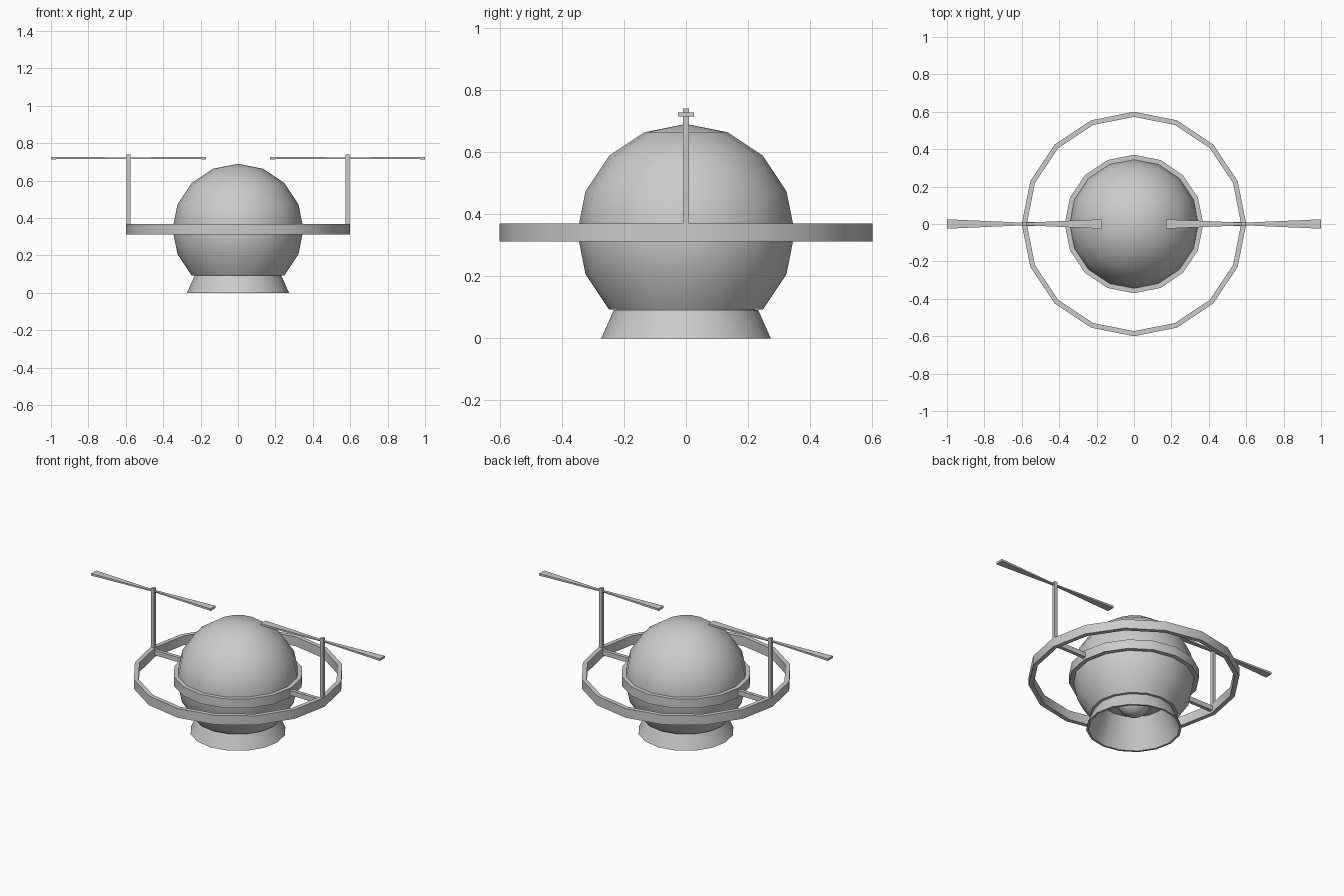
import bpy, bmesh, math

if "Cube" in bpy.data.objects:
    bpy.data.objects.remove(bpy.data.objects["Cube"])

SIDES = 16


def finish(name, bm):
    bmesh.ops.recalc_face_normals(bm, faces=bm.faces)
    me = bpy.data.meshes.new(name)
    bm.to_mesh(me)
    bm.free()
    ob = bpy.data.objects.new(name, me)
    bpy.context.collection.objects.link(ob)
    bpy.ops.object.select_all(action='DESELECT')
    ob.select_set(True)
    bpy.context.view_layer.objects.active = ob
    bpy.ops.object.shade_smooth_by_angle(angle=math.radians(32))
    return ob


def lathe(name, profile, closed=False):
    """Revolve (radius, z) points around the z axis."""
    bm = bmesh.new()
    pts = [bm.verts.new((r, 0, z)) for r, z in profile]
    pairs = list(zip(pts, pts[1:])) + ([(pts[-1], pts[0])] if closed else [])
    edges = [bm.edges.new(p) for p in pairs]
    bmesh.ops.spin(bm, geom=pts + edges, cent=(0, 0, 0), axis=(0, 0, 1),
                   angle=2 * math.pi, steps=SIDES, use_duplicate=False)
    bmesh.ops.remove_doubles(bm, verts=bm.verts, dist=1e-4)
    return finish(name, bm)


def loft(name, sections):
    """Join rectangular sections (x, y_half, z_low, z_high) along x."""
    bm = bmesh.new()
    loops = [[bm.verts.new((x, sy * w, z)) for sy, z in
              ((-1, lo), (1, lo), (1, hi), (-1, hi))] for x, w, lo, hi in sections]
    for a, b in zip(loops, loops[1:]):
        for i in range(4):
            j = (i + 1) % 4
            bm.faces.new((a[i], a[j], b[j], b[i]))
    bm.faces.new(loops[0])
    bm.faces.new(loops[-1])
    return finish(name, bm)


def arc(radius, cz, start, end, step=22.5):
    """Points on a vertical circle, angles measured from the top pole."""
    n = round((end - start) / step)
    return [(radius * math.sin(math.radians(start + i * step)),
             cz + radius * math.cos(math.radians(start + i * step)))
            for i in range(n + 1)]


# Spherical cabin, flat underneath where the skirt enters
lathe("cabin_sphere", arc(0.35, 0.34, 0, 135) + [(0.225, 0.0925)])

# Flared hollow skirt with a recessed ceiling and small dome
lathe("base_skirt", [(0.232, 0.092), (0.273, 0), (0.26, 0), (0.185, 0.18), (0, 0.18)])
lathe("base_dome", arc(0.1, 0.18, 90, 180))

# Belt around the cabin and the large outer hoop
for name, inner, outer in (("cabin_belt", 0.34, 0.37), ("outer_hoop", 0.573, 0.6)):
    lathe(name, [(inner, 0.311), (outer, 0.311), (outer, 0.369), (inner, 0.369)], True)

# Struts, masts and rotor blades on both sides
for side, s in (("left", -1), ("right", 1)):
    loft(side + "_strut", [(s * 0.345, 0.011, 0.325, 0.355),
                           (s * 0.58, 0.011, 0.325, 0.355)])
    loft(side + "_mast", [(s * 0.576, 0.01, 0.325, 0.739),
                          (s * 0.596, 0.01, 0.325, 0.739)])
    loft(side + "_rotor_blade", [(s * 0.172, 0.025, 0.714, 0.727),
                                 (s * 0.586, 0.007, 0.717, 0.724),
                                 (s * 1.0, 0.025, 0.714, 0.727)])
